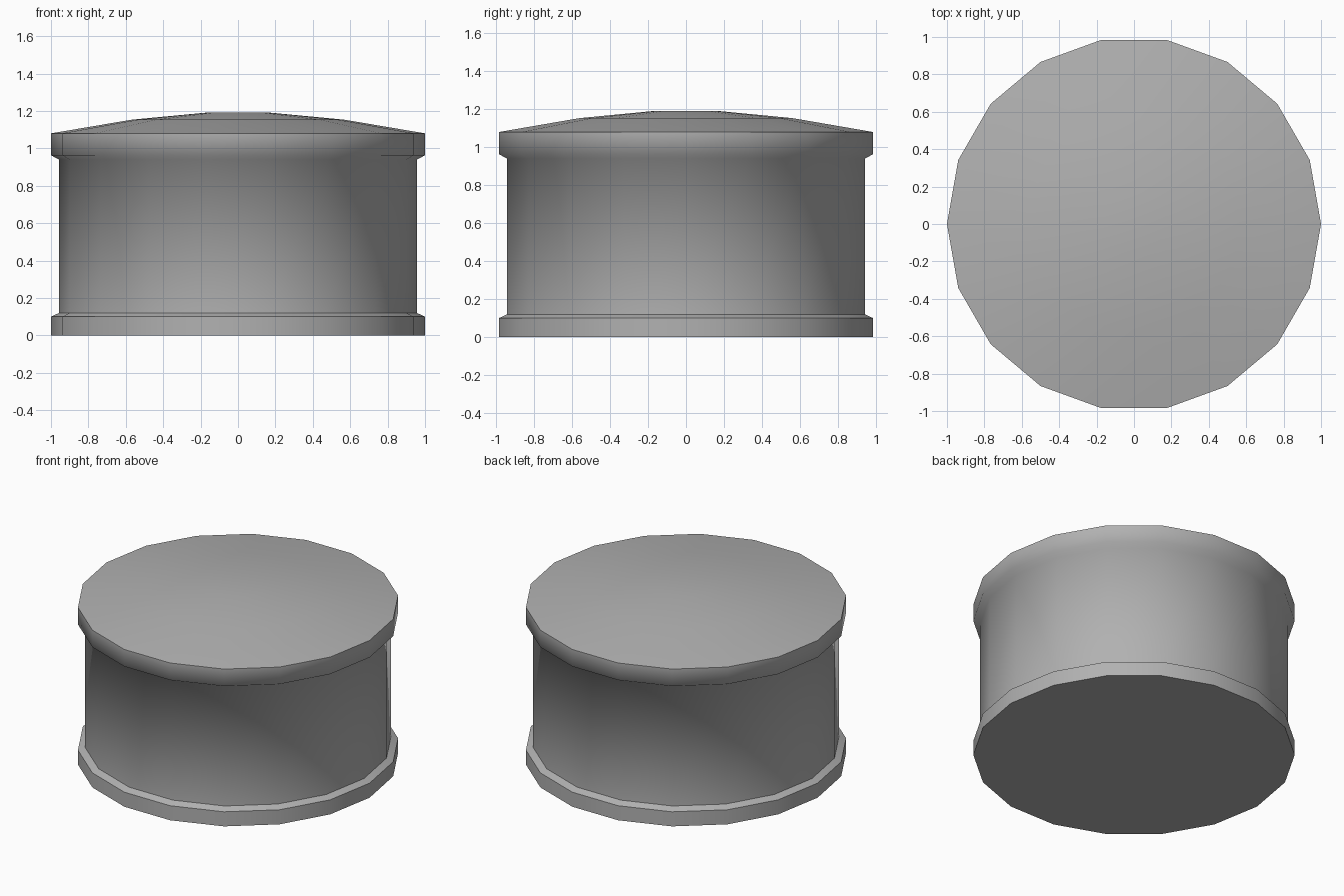
import bpy, bmesh
from math import cos, sin, pi

if "Cube" in bpy.data.objects:
    bpy.data.objects.remove(bpy.data.objects["Cube"])

SIDES = 18
# profile: radius, height, crease the ring?
PROFILE = [
    (1.00, 0.00, True), (1.00, 0.10, True),      # base band
    (0.957, 0.12, True), (0.957, 0.94, False),   # drum wall
    (1.00, 0.963, False), (1.00, 1.08, True),    # upper rim
    (0.57, 1.153, False), (0.17, 1.191, False),  # shallow dome
]


def lathe(name, profile, sides):
    bm = bmesh.new()
    rings = [[bm.verts.new((r * cos(2 * pi * i / sides), r * sin(2 * pi * i / sides), z))
              for i in range(sides)] for r, z, _ in profile]
    for a, b in zip(rings, rings[1:]):
        for i in range(sides):
            j = (i + 1) % sides
            bm.faces.new((a[i], a[j], b[j], b[i]))
    bm.faces.new(rings[0][::-1])
    bm.faces.new(rings[-1])
    for f in bm.faces:
        f.smooth = True
    # hard edges around the creased rings
    for ring, (_, _, sharp) in zip(rings, profile):
        for i in range(sides):
            bm.edges.get((ring[i], ring[(i + 1) % sides])).smooth = not sharp
    mesh = bpy.data.meshes.new(name)
    bm.to_mesh(mesh)
    bm.free()
    obj = bpy.data.objects.new(name, mesh)
    bpy.context.collection.objects.link(obj)
    return obj


drum = lathe("domed_drum", PROFILE, SIDES)

# dark grey surface
grey = bpy.data.materials.new("dark_grey")
grey.diffuse_color = (0.44, 0.44, 0.44, 1)
grey.use_nodes = True
grey.node_tree.nodes["Principled BSDF"].inputs["Base Color"].default_value = grey.diffuse_color
drum.data.materials.append(grey)
